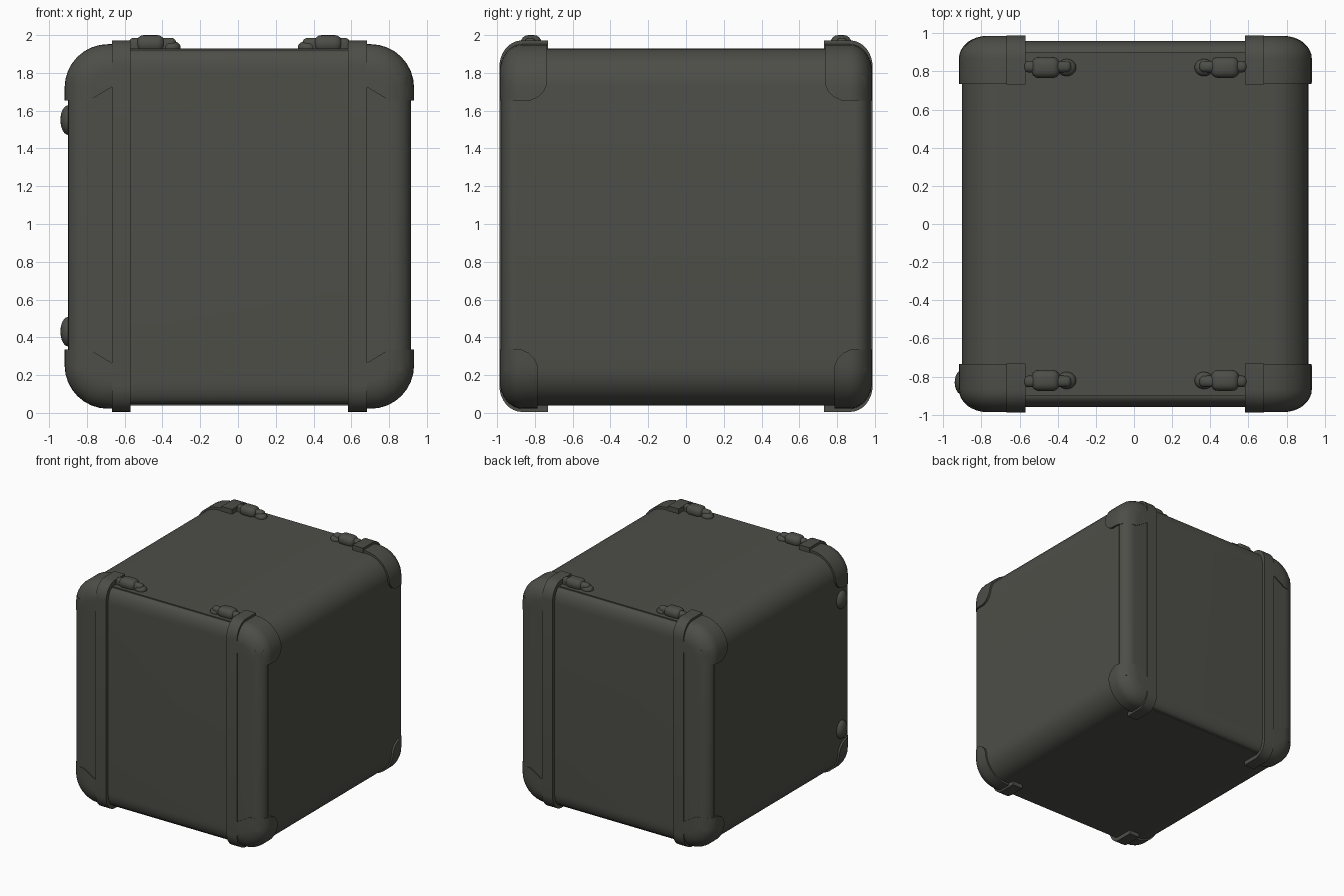
import bpy, bmesh, math
from mathutils import Vector

if "Cube" in bpy.data.objects:
    bpy.data.objects.remove(bpy.data.objects["Cube"])

CX = 0.007  # the case sits slightly right; the side bumps balance it
mat = bpy.data.materials.new("dark olive grey")
mat.diffuse_color = (0.075, 0.075, 0.065, 1)
mat.use_nodes = True
mat.node_tree.nodes["Principled BSDF"].inputs["Base Color"].default_value = mat.diffuse_color


def finish(bm, name):
    bmesh.ops.recalc_face_normals(bm, faces=bm.faces)
    me = bpy.data.meshes.new(name)
    bm.to_mesh(me)
    bm.free()
    me.materials.append(mat)
    ob = bpy.data.objects.new(name, me)
    bpy.context.collection.objects.link(ob)
    bpy.ops.object.select_all(action='DESELECT')
    ob.select_set(True)
    bpy.context.view_layer.objects.active = ob
    bpy.ops.object.shade_smooth_by_angle(angle=math.radians(32))
    return ob


def slab(hx, z0, z1, r, hy, e_in, e_y, n=8):
    """Rounded rectangle in xz, extruded along y, with rounded ends."""
    bm = bmesh.new()
    ends = [(hy - e_y + e_y * math.sin(t), e_in * (1 - math.cos(t)))
            for t in (math.pi / 2 * i / n for i in range(n + 1))]
    if e_in == 0:
        ends = [(hy, 0)]
    stations = [(-y, i) for y, i in reversed(ends)] + ends
    rings = []
    for y, inset in stations:
        rr = r - inset
        ring = []
        for q, (sx, sz) in enumerate([(1, 1), (-1, 1), (-1, -1), (1, -1)]):
            cx = CX + sx * (hx - r)
            cz = z1 - r if sz > 0 else z0 + r
            for k in range(n + 1):
                a = math.pi / 2 * (q + k / n)
                ring.append(bm.verts.new((cx + rr * math.cos(a), y, cz + rr * math.sin(a))))
        rings.append(ring)
    m = len(rings[0])
    for a, b in zip(rings, rings[1:]):
        for k in range(m):
            bm.faces.new((a[k], a[(k + 1) % m], b[(k + 1) % m], b[k]))
    bm.faces.new(rings[0])
    bm.faces.new(rings[-1])
    bmesh.ops.recalc_face_normals(bm, faces=bm.faces)
    return bm


def keep(bm, planes):
    """Cut the mesh down to the positive side of each plane and close it."""
    for co, no in planes:
        bmesh.ops.bisect_plane(bm, geom=bm.verts[:] + bm.edges[:] + bm.faces[:],
                               plane_co=Vector(co), plane_no=Vector(no), clear_inner=True)
        edges = [e for e in bm.edges if e.is_boundary]
        if edges:
            bmesh.ops.holes_fill(bm, edges=edges, sides=0)
    return bm


def blob(name, loc, size):
    bm = bmesh.new()
    bmesh.ops.create_uvsphere(bm, u_segments=20, v_segments=12, radius=1)
    for v in bm.verts:
        v.co = Vector(loc) + Vector([c * s for c, s in zip(v.co, size)])
    finish(bm, name)


def block(name, loc, size, bevel):
    bm = bmesh.new()
    bmesh.ops.create_cube(bm, size=1)
    for v in bm.verts:
        v.co = Vector(loc) + Vector([c * s for c, s in zip(v.co, size)])
    bmesh.ops.bevel(bm, geom=bm.edges[:], offset=bevel, segments=4, profile=0.5, affect='EDGES')
    finish(bm, name)


# main case and the raised front and back panels
finish(slab(0.908, 0.04, 1.93, 0.2, 0.9, 0, 0), "case_body")
finish(slab(0.898, 0.048, 1.922, 0.195, 0.96, 0.12, 0.06), "end_panels")

for sx in (-1, 1):
    for sy in (-1, 1):
        tag = ("left" if sx < 0 else "right") + ("_front" if sy < 0 else "_back")
        x = lambda v: CX + sx * v

        # rounded post along the vertical edge
        finish(keep(slab(0.906, 0.035, 1.94, 0.2, 0.978, 0.1, 0.08), [
            ((x(0.675), 0, 0), (sx, 0, 0)), ((0, sy * 0.9, 0), (0, sy, 0)),
            ((0, 0, 0.22), (0, 0, 1)), ((0, 0, 1.78), (0, 0, -1))]), "edge_post_" + tag)

        # strap down the end face, wrapping onto top and bottom
        finish(keep(slab(0.92, 0.005, 1.972, 0.2, 0.988, 0.14, 0.12), [
            ((x(0.575), 0, 0), (sx, 0, 0)), ((x(0.675), 0, 0), (-sx, 0, 0)),
            ((0, sy * 0.73, 0), (0, sy, 0))]), "strap_" + tag)

        # corner caps with clipped inner corners
        for up in (1, -1):
            zc = 1.655 if up > 0 else 0.335
            yc = 0.735 if up > 0 else 0.785
            cuts = [((x(0.6), 0, 0), (sx, 0, 0)), ((0, sy * yc, 0), (0, sy, 0)),
                    ((0, 0, zc), (0, 0, up)),
                    ((x(0.675), 0, zc + up * 0.07), (sx * 0.6, 0, up))]
            for deg in (25, 45, 65):
                a = math.radians(deg)
                n = Vector((0, sy * math.cos(a), up * math.sin(a)))
                c = Vector((0, sy * (yc + 0.11), zc + up * 0.11))
                cuts.append((c - n * 0.11, n))
            finish(keep(slab(0.925, 0.022, 1.952, 0.23, 0.986, 0.15, 0.12), cuts),
                   "corner_cap_" + tag + ("_top" if up > 0 else "_bottom"))

        # latch on top beside the strap
        block("latch_bar_" + tag, (x(0.46), sy * 0.825, 1.945), (0.25, 0.06, 0.08), 0.025)
        block("latch_knob_" + tag, (x(0.47), sy * 0.82, 1.955), (0.15, 0.11, 0.09), 0.04)
        blob("latch_tip_" + tag, (x(0.36), sy * 0.82, 1.935), (0.05, 0.045, 0.035))

# hinge bumps on the left side near the front
for z in (1.55, 0.43):
    blob("side_bump", (-0.9, -0.83, z), (0.04, 0.065, 0.078))
